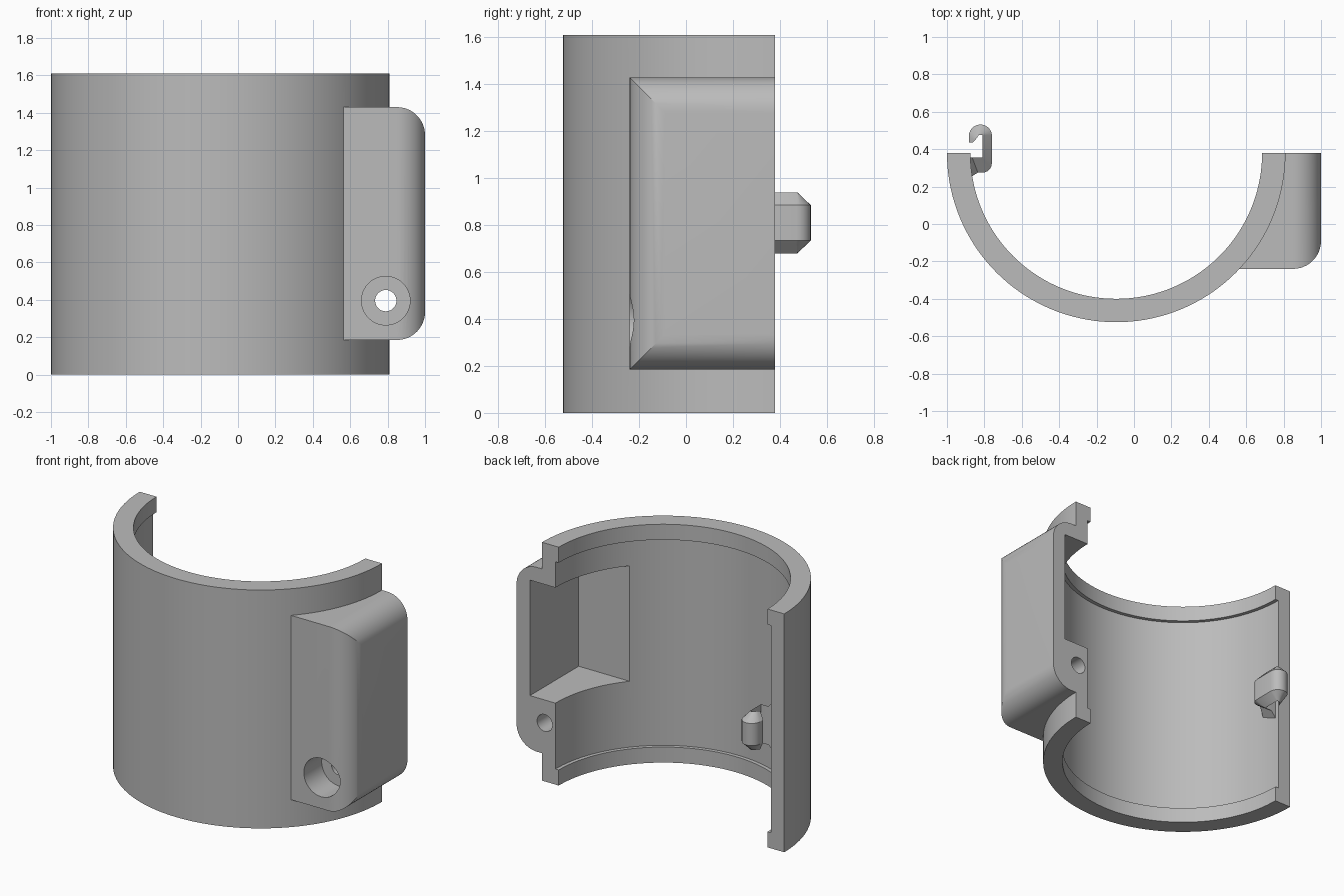
import bpy, bmesh
from math import sin, cos, pi

if "Cube" in bpy.data.objects:
    bpy.data.objects.remove(bpy.data.objects["Cube"])

CX, CY = -0.095, 0.38      # shell axis
HEIGHT = 1.61
R_OUT, R_IN, R_LIP = 0.905, 0.805, 0.78

grey = bpy.data.materials.new("plain grey")
grey.use_nodes = True
grey.diffuse_color = (0.5, 0.5, 0.5, 1)
grey.node_tree.nodes["Principled BSDF"].inputs["Base Color"].default_value = (0.5, 0.5, 0.5, 1)


def loft(name, rings, closed=False):
    """Skin a list of equal-length point rings into a solid."""
    bm = bmesh.new()
    vr = [[bm.verts.new(p) for p in ring] for ring in rings]
    n = len(vr[0])
    pairs = list(zip(vr, vr[1:])) + ([(vr[-1], vr[0])] if closed else [])
    for a, b in pairs:
        for i in range(n):
            j = (i + 1) % n
            bm.faces.new((a[i], a[j], b[j], b[i]))
    if not closed:
        bm.faces.new(vr[0])
        bm.faces.new(vr[-1])
    bmesh.ops.recalc_face_normals(bm, faces=bm.faces)
    mesh = bpy.data.meshes.new(name)
    bm.to_mesh(mesh)
    bm.free()
    mesh.materials.append(grey)
    ob = bpy.data.objects.new(name, mesh)
    bpy.context.collection.objects.link(ob)
    return ob


def prism_y(name, pts, y0, y1):
    return loft(name, [[(x, y, z) for x, z in pts] for y in (y0, y1)])


def prism_z(name, pts, z0, z1):
    return loft(name, [[(x, y, z) for x, y in pts] for z in (z0, z1)])


def arc(cx, cy, r, a0, a1, n):
    return [(cx + r * cos(a0 + (a1 - a0) * i / n), cy + r * sin(a0 + (a1 - a0) * i / n))
            for i in range(n + 1)]


def circle(cx, cy, r, n):
    return arc(cx, cy, r, 0, 2 * pi, n)[:-1]


def rect(x0, x1, y0, y1):
    return [(x0, y0), (x1, y0), (x1, y1), (x0, y1)]


def combine(target, tool, operation):
    """Apply a boolean and discard the tool."""
    mod = target.modifiers.new(operation, 'BOOLEAN')
    mod.operation, mod.solver, mod.object = operation, 'EXACT', tool
    bpy.context.view_layer.objects.active = target
    bpy.ops.object.modifier_apply(modifier=mod.name)
    bpy.data.objects.remove(tool)


def smooth(ob):
    bpy.ops.object.select_all(action='DESELECT')
    ob.select_set(True)
    bpy.context.view_layer.objects.active = ob
    bpy.ops.object.shade_smooth_by_angle(angle=pi / 7)


# Shell: revolved wall with a thicker lip at each end
LIP = 0.105
wall = [(R_OUT, 0), (R_OUT, HEIGHT), (R_LIP, HEIGHT), (R_LIP, HEIGHT - LIP),
        (R_IN, HEIGHT - LIP), (R_IN, LIP), (R_LIP, LIP), (R_LIP, 0)]
SEG = 144
shell = loft("half_shell", [[(CX + r * cos(2 * pi * i / SEG), CY + r * sin(2 * pi * i / SEG), z)
                             for r, z in wall] for i in range(SEG)], closed=True)

# Side housing: two crossed rounded prisms give the mitred corners
Z0, Z1, YF, R = 0.185, 1.43, -0.24, 0.15
side = ([(0.3, Z0)] + arc(1 - R, Z0 + R, R, -pi / 2, 0, 12)
        + arc(1 - R, Z1 - R, R, 0, pi / 2, 12) + [(0.3, Z1)])
plan = [(0.3, YF)] + arc(1 - R, YF + R, R, -pi / 2, 0, 12) + [(1, 0.6), (0.3, 0.6)]
housing = prism_y("housing", side, -0.5, 0.6)
combine(housing, prism_z("plan_cutter", plan, 0, HEIGHT), 'INTERSECT')
combine(housing, prism_z("hollow_cutter", circle(CX, CY, 0.85, SEG), -0.1, 1.8), 'DIFFERENCE')
combine(shell, housing, 'UNION')

# Cut to a half, then the pocket, counterbore and screw hole
combine(shell, prism_z("half_cutter", rect(-2, 2, CY, 2), -1, 3), 'DIFFERENCE')
combine(shell, prism_z("pocket_cutter", rect(0.3, 0.9, -0.14, 1), 0.55, 1.33), 'DIFFERENCE')
combine(shell, prism_y("counterbore_cutter", circle(0.79, 0.395, 0.13, 40), -0.5, -0.05), 'DIFFERENCE')
combine(shell, prism_y("hole_cutter", circle(0.79, 0.395, 0.057, 32), -0.3, 0.6), 'DIFFERENCE')
smooth(shell)

# Latch hook: tapered section swept from the tip to a flared root
# Each station: outer point, inner point, outer and inner half heights
OUT, INN, MID = 0.075, 0.13, 0.81
stations = [((-0.883, 0.437), (-0.86, 0.437), OUT, INN)]
for k, p in enumerate(arc(-0.821, 0.47, 0.062, pi, 0, 12)):
    t = k / 12
    stations.append((p, (-0.85 + 0.04 * t, 0.447 + 0.028 * min(1, 2 * t)), OUT, INN))
for k, p in enumerate(arc(-0.81, 0.325, 0.05, 0, -pi / 2, 6)):
    stations.append((p, (-0.81 - 0.002 * k, 0.355), OUT, INN))
stations.append(((-0.835, 0.275), (-0.865, 0.355), OUT, INN))
stations.append(((-0.92, 0.22), (-0.925, 0.35), 0.15, 0.2))
hook = loft("latch_hook", [[(*o, MID - ho), (*o, MID + ho), (*i, MID + hi), (*i, MID - hi)]
                           for o, i, ho, hi in stations])
smooth(hook)
